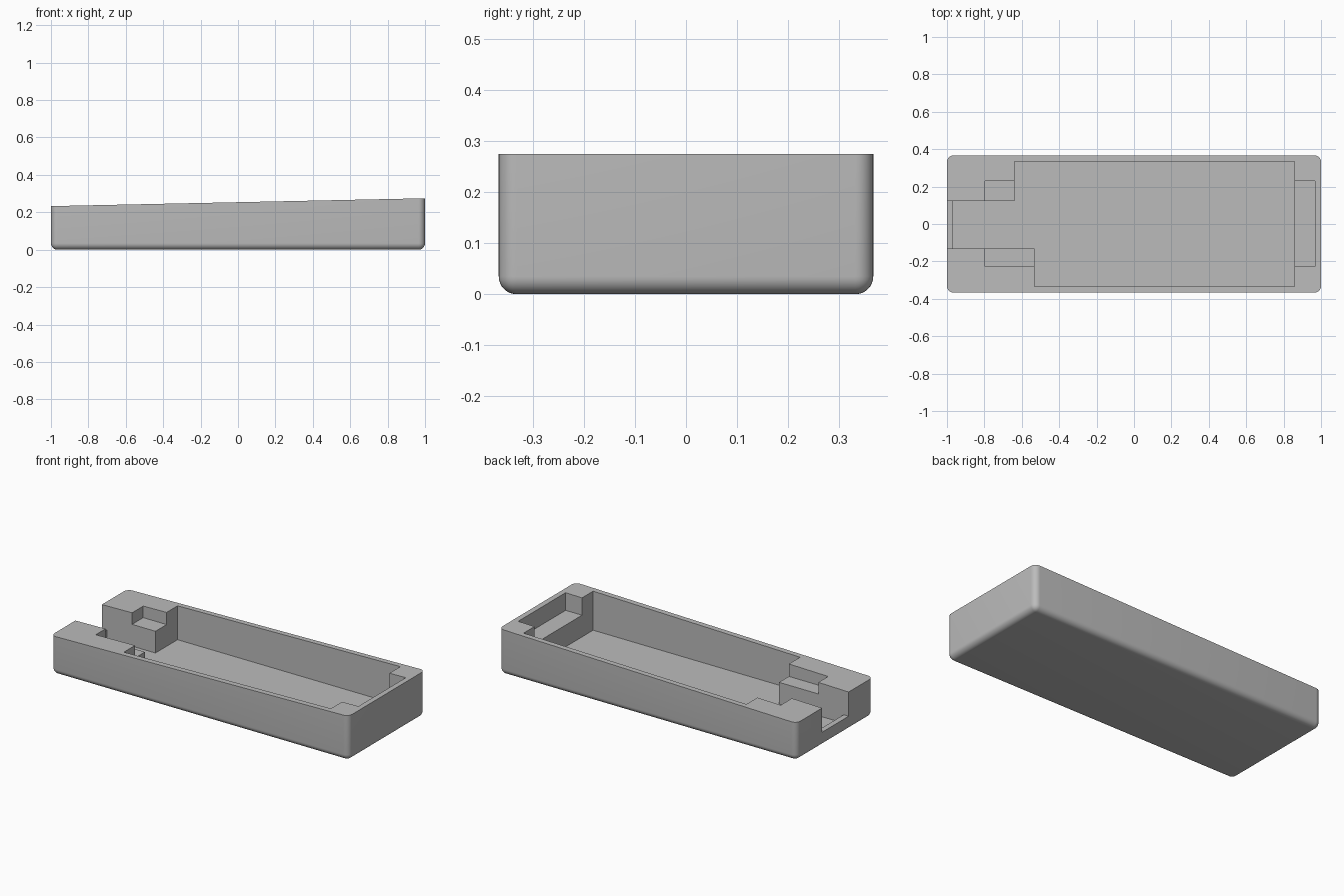
import bpy, bmesh

if "Cube" in bpy.data.objects:
    bpy.data.objects.remove(bpy.data.objects["Cube"])

grey = bpy.data.materials.new("plain grey")
grey.diffuse_color = (0.5, 0.5, 0.5, 1)
grey.use_nodes = True
grey.node_tree.nodes["Principled BSDF"].inputs["Base Color"].default_value = grey.diffuse_color


def prism(name, outline, z0, z1):
    """Vertical prism from a counter-clockwise plan outline."""
    bm = bmesh.new()
    face = bm.faces.new([bm.verts.new((x, y, z0)) for x, y in outline])
    ext = bmesh.ops.extrude_face_region(bm, geom=[face])
    for v in ext["geom"]:
        if isinstance(v, bmesh.types.BMVert):
            v.co.z = z1
    bmesh.ops.recalc_face_normals(bm, faces=bm.faces)
    mesh = bpy.data.meshes.new(name)
    bm.to_mesh(mesh)
    bm.free()
    mesh.materials.append(grey)
    obj = bpy.data.objects.new(name, mesh)
    bpy.context.collection.objects.link(obj)
    return obj


def rect(x0, x1, y0, y1):
    return [(x0, y0), (x1, y0), (x1, y1), (x0, y1)]


# Tray body: sloping top, rounded bottom and upright edges
HALF, WALL = 0.367, 0.035
tray = prism("tray_body", rect(-1, 1, -HALF, HALF), 0, 0.25)
bm = bmesh.new()
bm.from_mesh(tray.data)
for v in bm.verts:
    if v.co.z > 0.1:
        v.co.z = 0.254 + 0.021 * v.co.x
rounded = [e for e in bm.edges if min(v.co.z for v in e.verts) < 0.01]
bmesh.ops.bevel(bm, geom=rounded, offset=WALL, segments=8, profile=0.5, affect='EDGES')
bm.to_mesh(tray.data)
bm.free()

# Hollows: deep well with cable channel, raised sill, three shallow shelves
FLOOR, SILL, SHELF, TOP = 0.035, 0.086, 0.167, 0.4
well = [(-0.967, -0.132), (-0.533, -0.132), (-0.533, -0.333), (0.857, -0.333),
        (0.857, 0.334), (-0.64, 0.334), (-0.64, 0.122), (-0.967, 0.122)]
cutters = [
    prism("well_cutter", well, FLOOR, TOP),
    prism("sill_cutter", rect(-1.1, -0.9, -0.132, 0.122), SILL, TOP),
    prism("back_shelf_cutter", rect(-0.797, -0.6, 0.05, 0.229), SHELF, TOP),
    prism("front_shelf_cutter", rect(-0.797, -0.5, -0.226, -0.05), SHELF, TOP),
    prism("end_shelf_cutter", rect(0.8, 0.967, -0.226, 0.229), SHELF, TOP),
]
for c in cutters:
    mod = tray.modifiers.new(c.name, 'BOOLEAN')
    mod.operation, mod.solver, mod.object = 'DIFFERENCE', 'EXACT', c

# Apply the cuts and remove the helpers
bpy.context.view_layer.objects.active = tray
tray.select_set(True)
for c in cutters:
    bpy.ops.object.modifier_apply(modifier=c.name)
for c in cutters:
    bpy.data.objects.remove(c)
bpy.ops.object.shade_smooth_by_angle(angle=0.5)
